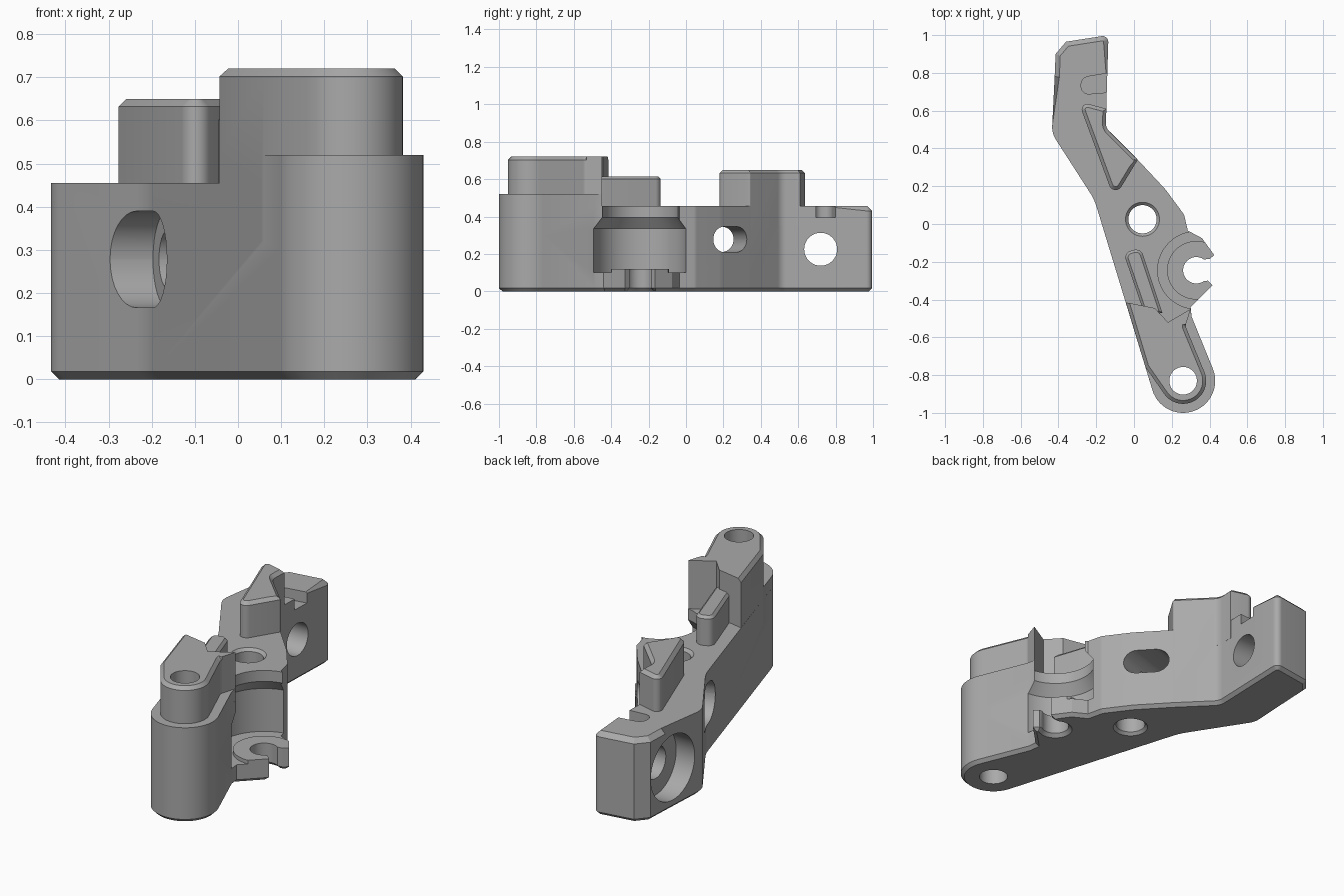
import bpy, bmesh, math
from mathutils import Vector, Matrix

if "Cube" in bpy.data.objects:
    bpy.data.objects.remove(bpy.data.objects["Cube"])

grey = bpy.data.materials.new("machined_grey")
grey.use_nodes = True
COLOUR = (0.40, 0.40, 0.40, 1)
grey.diffuse_color = COLOUR
grey.node_tree.nodes["Principled BSDF"].inputs["Base Color"].default_value = COLOUR


def arc(cx, cy, r, a0, a1, n=28):
    angles = [math.radians(a0 + (a1 - a0) * i / n) for i in range(n + 1)]
    return [(cx + r * math.cos(a), cy + r * math.sin(a)) for a in angles]


def rounded(points, n=8):
    """Outline with corners (x, y, radius) turned into fillets."""
    out = []
    for i, p in enumerate(points):
        c = Vector(p[:2])
        if len(p) < 3:
            out.append(c)
            continue
        a = Vector(points[i - 1][:2]) - c
        b = Vector(points[(i + 1) % len(points)][:2]) - c
        half = a.angle(b) / 2
        a.normalize()
        b.normalize()
        mid = c + (a + b).normalized() * p[2] / math.sin(half)
        start = c + a * p[2] / math.tan(half) - mid
        sweep = start.angle_signed(c + b * p[2] / math.tan(half) - mid)
        out += [mid + Matrix.Rotation(-sweep * k / n, 2) @ start for k in range(n + 1)]
    return out


def finish(name, bm):
    bmesh.ops.recalc_face_normals(bm, faces=bm.faces)
    mesh = bpy.data.meshes.new(name)
    bm.to_mesh(mesh)
    bm.free()
    mesh.materials.append(grey)
    ob = bpy.data.objects.new(name, mesh)
    bpy.context.collection.objects.link(ob)
    return ob


def prism(name, outline, z0, z1, bevels=()):
    """Extruded outline; bevels hold (edge test, size) pairs."""
    bm = bmesh.new()
    bottom = [bm.verts.new((p[0], p[1], z0)) for p in outline]
    top = [bm.verts.new((p[0], p[1], z1)) for p in outline]
    bm.faces.new(bottom)
    bm.faces.new(top)
    for i in range(len(outline)):
        bm.faces.new((bottom[i - 1], bottom[i], top[i], top[i - 1]))
    bmesh.ops.recalc_face_normals(bm, faces=bm.faces)
    for test, size in bevels:
        edges = [e for e in bm.edges if all(test(v.co) for v in e.verts)]
        bmesh.ops.bevel(bm, geom=edges, offset=size, segments=1, affect='EDGES')
    return finish(name, bm)


def lathe(name, profile, matrix, n=64):
    """Profile of (radius, height), turned about local z; ends are on the axis."""
    bm = bmesh.new()
    verts = [bm.verts.new((r, 0, z)) for r, z in profile]
    edges = [bm.edges.new(pair) for pair in zip(verts, verts[1:])]
    bmesh.ops.spin(bm, geom=verts + edges, cent=(0, 0, 0), axis=(0, 0, 1),
                   angle=2 * math.pi, steps=n)
    bmesh.ops.remove_doubles(bm, verts=bm.verts, dist=1e-5)
    bm.transform(matrix)
    return finish(name, bm)


def combine(target, tool, operation):
    mod = target.modifiers.new(tool.name, 'BOOLEAN')
    mod.operation = operation
    mod.solver = 'EXACT'
    mod.object = tool
    bpy.context.view_layer.objects.active = target
    bpy.ops.object.modifier_apply(modifier=mod.name)
    bpy.data.objects.remove(tool)


def top_of(z):
    return lambda co: co.z > z - 1e-4


HOOK = (0.33, -0.245)
PIVOT = (0.26, -0.83)
DECK = 0.455

# Main arm with the open hook in its outline
nose = arc(*PIVOT, 0.17, 197, 383)
arm_outline = rounded(
    [(-0.135, 1.0, 0.03), (-0.36, 0.965), (-0.415, 0.90), (-0.42, 0.78),
     (-0.435, 0.48, 0.12), (-0.21, 0.13, 0.3)] + nose +
    [(0.305, -0.49), (0.30, -0.44), (0.325, -0.415), (0.415, -0.325), (0.39, -0.30)] +
    arc(*HOOK, 0.07, 305, 55) +
    [(0.40, -0.185), (0.425, -0.165), (0.36, -0.075), (0.285, -0.035),
     (0.265, 0.05, 0.05), (0.165, 0.185, 0.2), (0.02, 0.34, 0.08), (-0.15, 0.51, 0.06)])
arm = prism("bracket_arm", arm_outline, 0, DECK,
            [(lambda co: co.z < 1e-4, 0.018),
             (lambda co: co.z > DECK - 1e-4 and co.y > 0.77, 0.025)])

# Raised nose ledge and the taller boss on it
back_edge = [(0.30, -0.45), (0.18, -0.52), (0.11, -0.445), (-0.043, -0.415)]
ledge = prism("nose_ledge", nose + [(0.305, -0.49)] + back_edge, 0.3, 0.52)
boss = prism("nose_boss", rounded(
    [(0.06, -0.757)] + arc(*PIVOT, 0.122, 215, 383) + [(0.272, -0.54, 0.03)] + back_edge),
    0.32, 0.72, [(lambda co: co.z > 0.7199 and not (co.y > -0.53 and co.x > -0.03), 0.018)])

# Triangular stop block and slim rib
stop = prism("stop_block", rounded(
    [(-0.295, 0.65, 0.03), (-0.105, 0.135, 0.035), (0.02, 0.34, 0.01),
     (-0.15, 0.51, 0.06), (-0.146, 0.61)]), 0.35, 0.65, [(top_of(0.65), 0.018)])
rib = prism("rib", rounded(
    [(-0.055, -0.155, 0.035), (0.06, -0.49), (0.15, -0.47), (0.035, -0.125, 0.04)]),
    0.35, 0.615, [(top_of(0.615), 0.014)])
for part in (ledge, boss, stop, rib):
    combine(arm, part, 'UNION')

# Round pocket above the hook, with a raised seat
pocket = lathe("pocket", [(0, 0.12), (0.155, 0.12), (0.155, 0.10), (0.25, 0.10),
                          (0.25, 0.335), (0.205, 0.395), (0.205, 0.8), (0, 0.8)],
               Matrix.Translation((*HOOK, 0)))
# Upright holes
centre_hole = lathe("centre_hole", [(0, -0.02), (0.11, -0.02), (0.075, 0.015), (0.075, 0.44),
                                    (0.105, 0.47), (0, 0.47)],
                    Matrix.Translation((0.045, 0.025, 0)))
pivot_hole = lathe("pivot_hole", [(0, -0.1), (0.073, -0.1), (0.073, 0.8), (0, 0.8)],
                   Matrix.Translation((*PIVOT, 0)))
# Counterbored cross hole in the tail
cross_hole = lathe("cross_hole", [(0, -0.6), (0.178, -0.6), (0.178, -0.32), (0.088, -0.32),
                                  (0.088, 0.2), (0, 0.2)],
                   Matrix.Translation((0, 0.72, 0.225)) @ Matrix.Rotation(math.pi / 2, 4, 'Y'))
# Shallow groove in the tail deck
groove = prism("groove", rounded([(-0.28, 0.775, 0.045), (-0.28, 0.685, 0.04),
                                  (-0.1, 0.70), (-0.1, 0.805)]), 0.395, 0.6)
cutters = [pocket, centre_hole, pivot_hole, cross_hole, groove]

# Oblong cross slot, wider on the outer side
slot_frame = Matrix(((-0.31, 0, 0.95, -0.225), (0.95, 0, 0.31, 0.125),
                     (0, 1, 0, 0.278), (0, 0, 0, 1)))
for name, w, h, z0, z1 in (("slot", 0.11, 0.068, -0.3, 0.6), ("slot_mouth", 0.155, 0.112, -0.3, 0.08)):
    r = h * 0.99
    slot = prism(name, rounded([(w, h, r), (-w, h, r), (-w, -h, r), (w, -h, r)]), z0, z1)
    slot.data.transform(slot_frame)
    cutters.append(slot)

for cutter in cutters:
    combine(arm, cutter, 'DIFFERENCE')

bpy.ops.object.select_all(action='DESELECT')
arm.select_set(True)
bpy.context.view_layer.objects.active = arm
bpy.ops.object.shade_smooth_by_angle(angle=math.radians(25))
